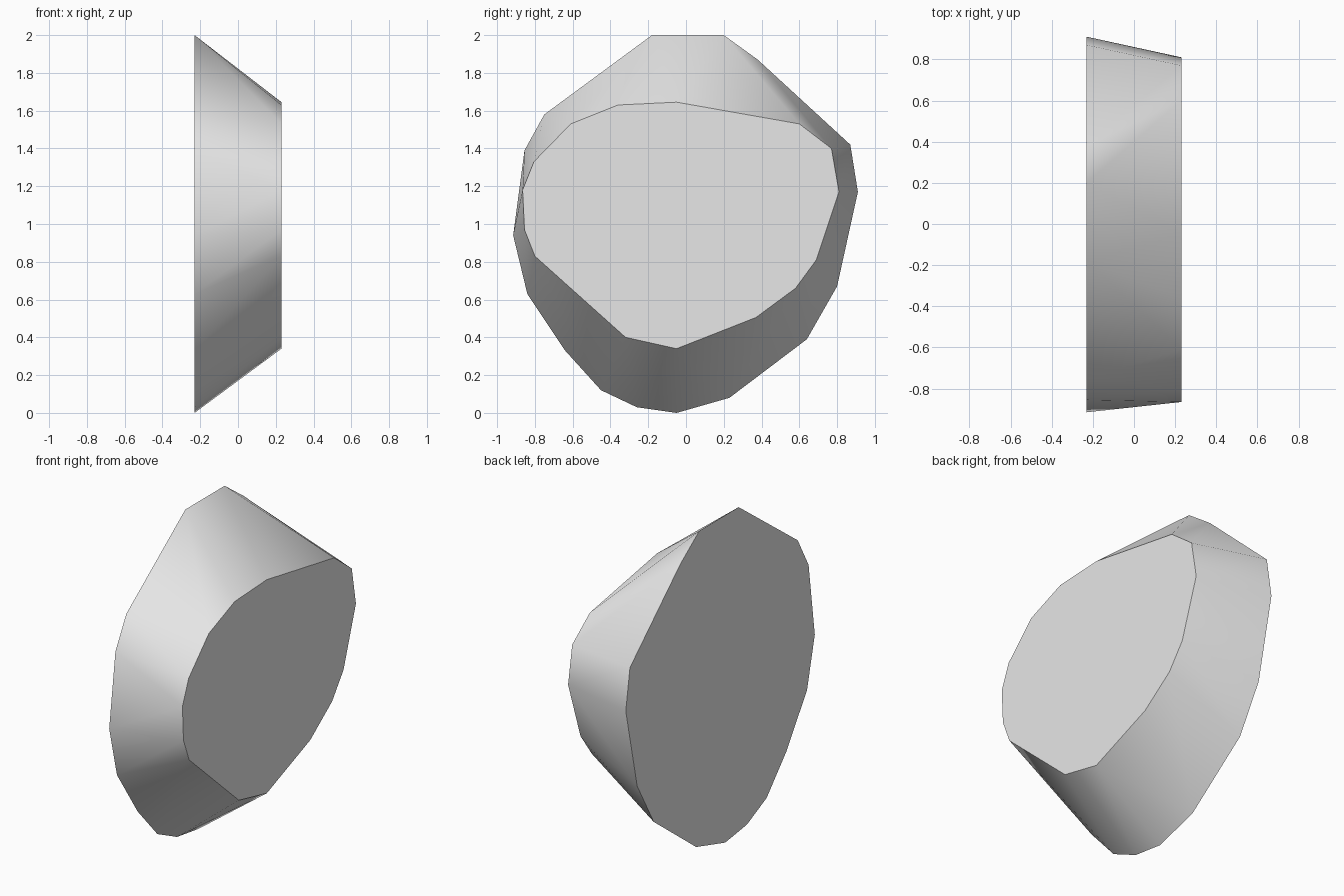
import bpy, bmesh, math

cube = bpy.data.objects.get("Cube")
if cube:
    bpy.data.objects.remove(cube, do_unlink=True)

# Outlines of the two flat ends, as (y, z)
HALF_WIDTH = 0.23
broad_end = [(-0.18, 2), (0.2, 2), (0.38, 1.87), (0.87, 1.42), (0.91, 1.17),
             (0.8, 0.67), (0.64, 0.39), (0.23, 0.08), (-0.05, 0), (-0.26, 0.03),
             (-0.45, 0.12), (-0.64, 0.33), (-0.84, 0.63), (-0.915, 0.94),
             (-0.855, 1.39), (-0.75, 1.58)]
narrow_end = [(-0.05, 1.645), (0.6, 1.53), (0.77, 1.4), (0.81, 1.17),
              (0.69, 0.81), (0.58, 0.66), (0.37, 0.505), (-0.05, 0.34),
              (-0.32, 0.4), (-0.8, 0.83), (-0.855, 0.97), (-0.865, 1.18),
              (-0.805, 1.33), (-0.61, 1.53), (-0.36, 1.63)]

# Faceted stone: the hull between both ends
bm = bmesh.new()
for x, outline in ((-HALF_WIDTH, broad_end), (HALF_WIDTH, narrow_end)):
    for y, z in outline:
        bm.verts.new((x, y, z))
bmesh.ops.convex_hull(bm, input=bm.verts[:])

# Merge each end into one flat face
for side in (-1, 1):
    cap = [f for f in bm.faces
           if all(abs(v.co.x - side * HALF_WIDTH) < 0.001 for v in f.verts)]
    bmesh.ops.dissolve_faces(bm, faces=cap)
bmesh.ops.recalc_face_normals(bm, faces=bm.faces[:])

mesh = bpy.data.meshes.new("stone")
bm.to_mesh(mesh)
bm.free()
stone = bpy.data.objects.new("stone", mesh)
bpy.context.collection.objects.link(stone)

# Plain grey material
grey = bpy.data.materials.new("stone grey")
grey.use_nodes = True
colour = (0.8, 0.8, 0.8, 1)
grey.diffuse_color = colour
grey.node_tree.nodes["Principled BSDF"].inputs["Base Color"].default_value = colour
mesh.materials.append(grey)

# Rounded shading around the rim, crisp edges at the flat ends
bpy.ops.object.select_all(action="DESELECT")
stone.select_set(True)
bpy.context.view_layer.objects.active = stone
bpy.ops.object.shade_smooth_by_angle(angle=math.radians(45))
